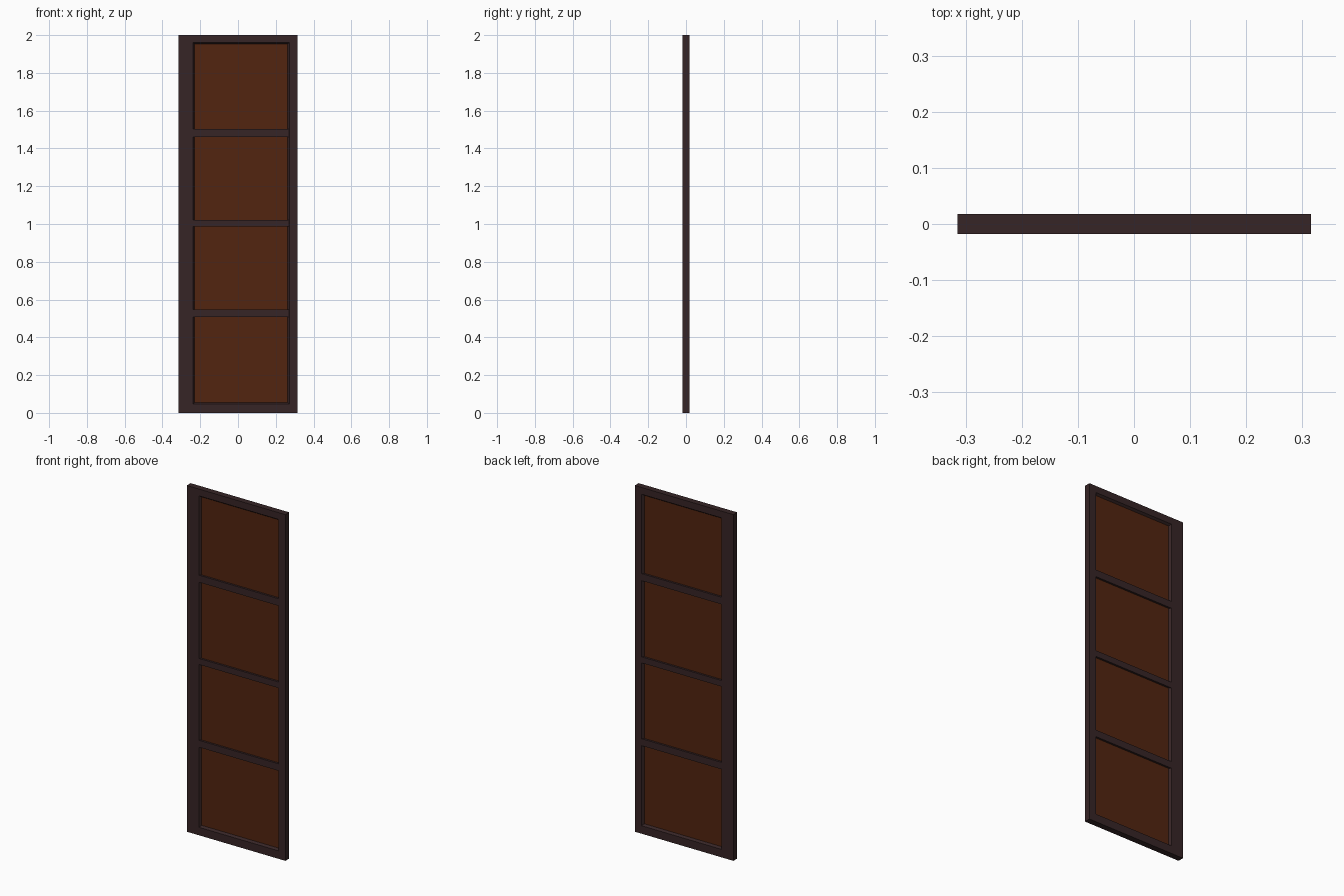
import bpy, bmesh

if "Cube" in bpy.data.objects:
    bpy.data.objects.remove(bpy.data.objects["Cube"])

def material(name, rgb):
    m = bpy.data.materials.new(name)
    m.diffuse_color = (*rgb, 1)
    m.use_nodes = True
    m.node_tree.nodes["Principled BSDF"].inputs["Base Color"].default_value = m.diffuse_color
    return m

frame_mat = material("dark_brown_frame", (0.037, 0.018, 0.019))
panel_mat = material("red_brown_panel", (0.085, 0.018, 0.005))

def finish(name, bm, mat):
    bmesh.ops.recalc_face_normals(bm, faces=bm.faces)
    me = bpy.data.meshes.new(name)
    bm.to_mesh(me)
    bm.free()
    me.materials.append(mat)
    ob = bpy.data.objects.new(name, me)
    bpy.context.collection.objects.link(ob)
    return ob

def box(name, x0, x1, y0, y1, z0, z1, mat):
    bm = bmesh.new()
    bmesh.ops.create_cube(bm, size=1)
    for v in bm.verts:
        v.co.x = x1 if v.co.x > 0 else x0
        v.co.y = y1 if v.co.y > 0 else y0
        v.co.z = z1 if v.co.z > 0 else z0
    return finish(name, bm, mat)

HALF_W, HALF_T, HEIGHT = 0.315, 0.0175, 2.0
LEFT, RIGHT, LOW, HIGH = -0.238, 0.272, 0.046, 1.961   # opening in the frame
BEVEL, PANEL_T = 0.009, 0.005

# Surrounding frame: rectangular loops bridged into a ring with sloped inner edges
def rect(bm, y, x0, x1, z0, z1):
    return [bm.verts.new((x, y, z)) for x, z in ((x0, z0), (x1, z0), (x1, z1), (x0, z1))]

bm = bmesh.new()
outer = (-HALF_W, HALF_W, 0, HEIGHT)
opening = (LEFT, RIGHT, LOW, HIGH)
inner = (LEFT + BEVEL, RIGHT - BEVEL, LOW + BEVEL, HIGH - BEVEL)
loops = [rect(bm, y, *r) for y, r in (
    (-HALF_T, outer), (-HALF_T, opening), (-PANEL_T, inner),
    (PANEL_T, inner), (HALF_T, opening), (HALF_T, outer))]
for a, b in zip(loops, loops[1:] + loops[:1]):
    for i in range(4):
        j = (i + 1) % 4
        bm.faces.new((a[i], a[j], b[j], b[i]))
finish("door_frame", bm, frame_mat)

# Thin infill panel, recessed on both sides
box("infill_panel", LEFT + 0.004, RIGHT - 0.004, -PANEL_T, PANEL_T,
    LOW + 0.004, HIGH - 0.004, panel_mat)

# Cross rails dividing the panel into four bays
for n, (z0, z1) in enumerate(((0.508, 0.548), (0.986, 1.021), (1.461, 1.502)), 1):
    box(f"cross_rail_{n}", LEFT, RIGHT, -HALF_T + 0.001, HALF_T - 0.001, z0, z1, frame_mat)
